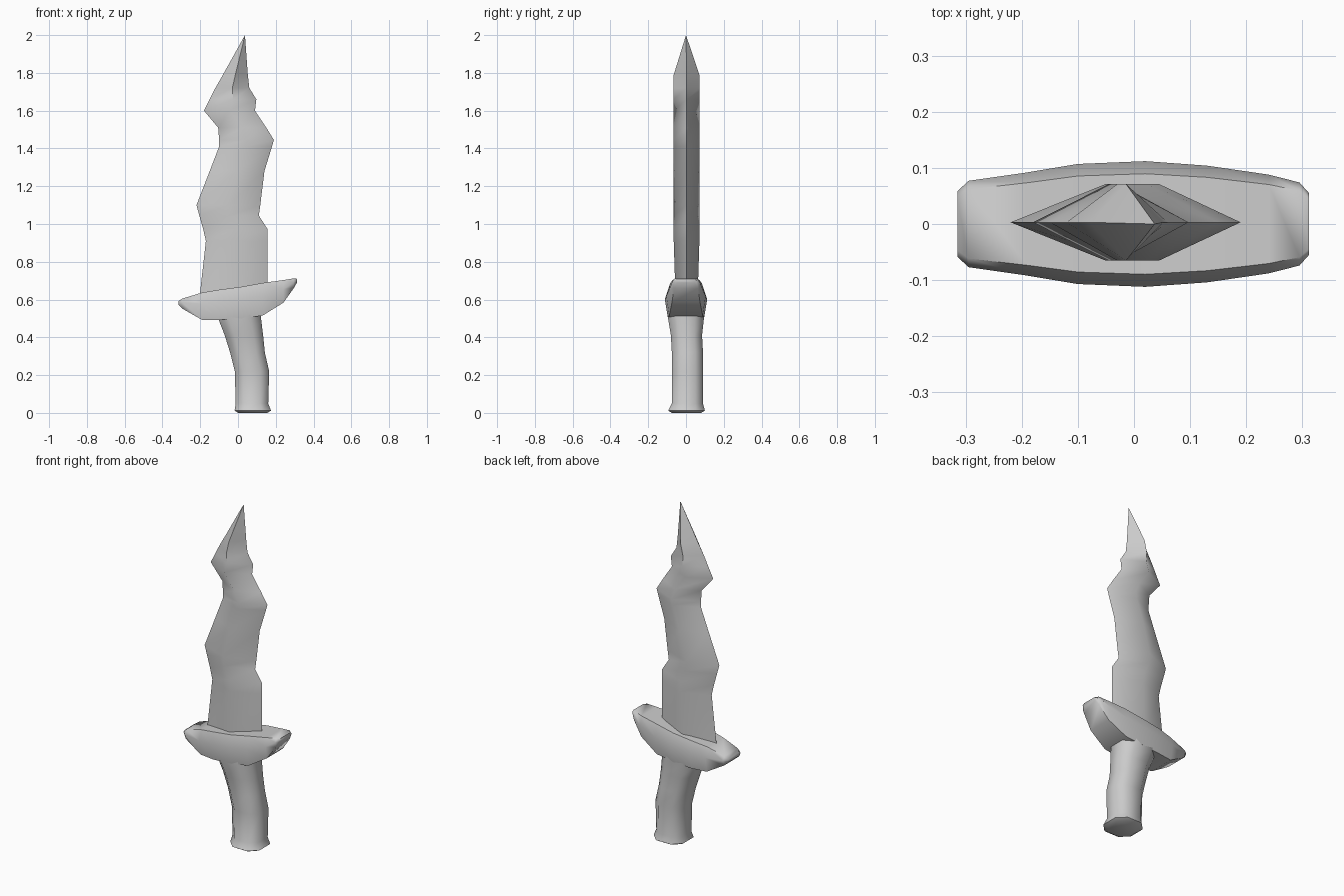
import bpy, bmesh, math


def loft(name, rings, tip=None, angle=50):
    """Skin a closed mesh through equal-sized rings; optionally end in a point."""
    bm = bmesh.new()
    loops = [[bm.verts.new(p) for p in ring] for ring in rings]
    n = len(loops[0])
    for a, b in zip(loops, loops[1:]):
        for i in range(n):
            j = (i + 1) % n
            bm.faces.new((a[i], a[j], b[j], b[i]))
    bm.faces.new(loops[0][::-1])
    if tip:
        t = bm.verts.new(tip)
        for i in range(n):
            bm.faces.new((loops[-1][i], loops[-1][(i + 1) % n], t))
    else:
        bm.faces.new(loops[-1])
    bmesh.ops.recalc_face_normals(bm, faces=bm.faces)
    mesh = bpy.data.meshes.new(name)
    bm.to_mesh(mesh)
    bm.free()
    ob = bpy.data.objects.new(name, mesh)
    bpy.context.collection.objects.link(ob)
    bpy.ops.object.select_all(action='DESELECT')
    ob.select_set(True)
    bpy.context.view_layer.objects.active = ob
    bpy.ops.object.shade_smooth_by_angle(angle=math.radians(angle))
    return ob


# Wavy blade: (z, left edge, right edge), diamond section with a central ridge
blade = [(0.60, -0.205, 0.155), (0.91, -0.17, 0.155), (0.975, -0.185, 0.155),
         (1.045, -0.205, 0.11), (1.10, -0.22, 0.118), (1.28, -0.15, 0.14),
         (1.41, -0.10, 0.18), (1.445, -0.10, 0.19), (1.51, -0.105, 0.15),
         (1.60, -0.18, 0.09), (1.66, -0.15, 0.097), (1.72, -0.12, 0.06),
         (1.79, -0.08, 0.052)]
rings = []
for z, l, r in blade:
    c = (l + r) / 2
    t = 0.058 if z < 0.9 else 0.068
    rings.append([(l, 0.003, z), (c, 0.003 - t, z), (r, 0.003, z), (c, 0.003 + t, z)])
loft("blade", rings, tip=(0.037, 0.0, 2.0), angle=60)

# Boat-shaped guard: (x, top z, bottom z, half width)
guard = [(-0.315, 0.592, 0.572, 0.058), (-0.295, 0.605, 0.552, 0.077),
         (-0.19, 0.637, 0.492, 0.092), (-0.10, 0.652, 0.492, 0.107),
         (0.02, 0.668, 0.50, 0.112), (0.13, 0.688, 0.515, 0.104),
         (0.24, 0.703, 0.583, 0.088), (0.295, 0.712, 0.66, 0.074),
         (0.312, 0.710, 0.69, 0.055)]
rings = []
for x, zt, zb, w in guard:
    zm = zb + (zt - zb) * 0.6
    rings.append([(x, -w * 0.8, zt), (x, -w, zm), (x, -w * 0.85, zb),
                  (x, w * 0.85, zb), (x, w, zm), (x, w * 0.8, zt)])
loft("guard", rings, angle=60)

# Bent octagonal grip with flared pommel: (z, left, right, front y, back y)
grip = [(0.0, 0.0, 0.155, -0.075, 0.08), (0.012, -0.018, 0.175, -0.095, 0.10),
        (0.05, -0.012, 0.16, -0.075, 0.09), (0.22, -0.017, 0.165, -0.075, 0.09),
        (0.32, -0.042, 0.142, -0.075, 0.09), (0.41, -0.07, 0.133, -0.08, 0.085),
        (0.50, -0.105, 0.122, -0.095, 0.095), (0.56, -0.11, 0.12, -0.095, 0.095)]
octagon = [(-1, -0.5), (-0.5, -1), (0.5, -1), (1, -0.5),
           (1, 0.5), (0.5, 1), (-0.5, 1), (-1, 0.5)]
rings = [[((l + r) / 2 + u * (r - l) / 2, (f + b) / 2 + v * (b - f) / 2, z)
          for u, v in octagon] for z, l, r, f, b in grip]
loft("grip", rings, angle=60)
